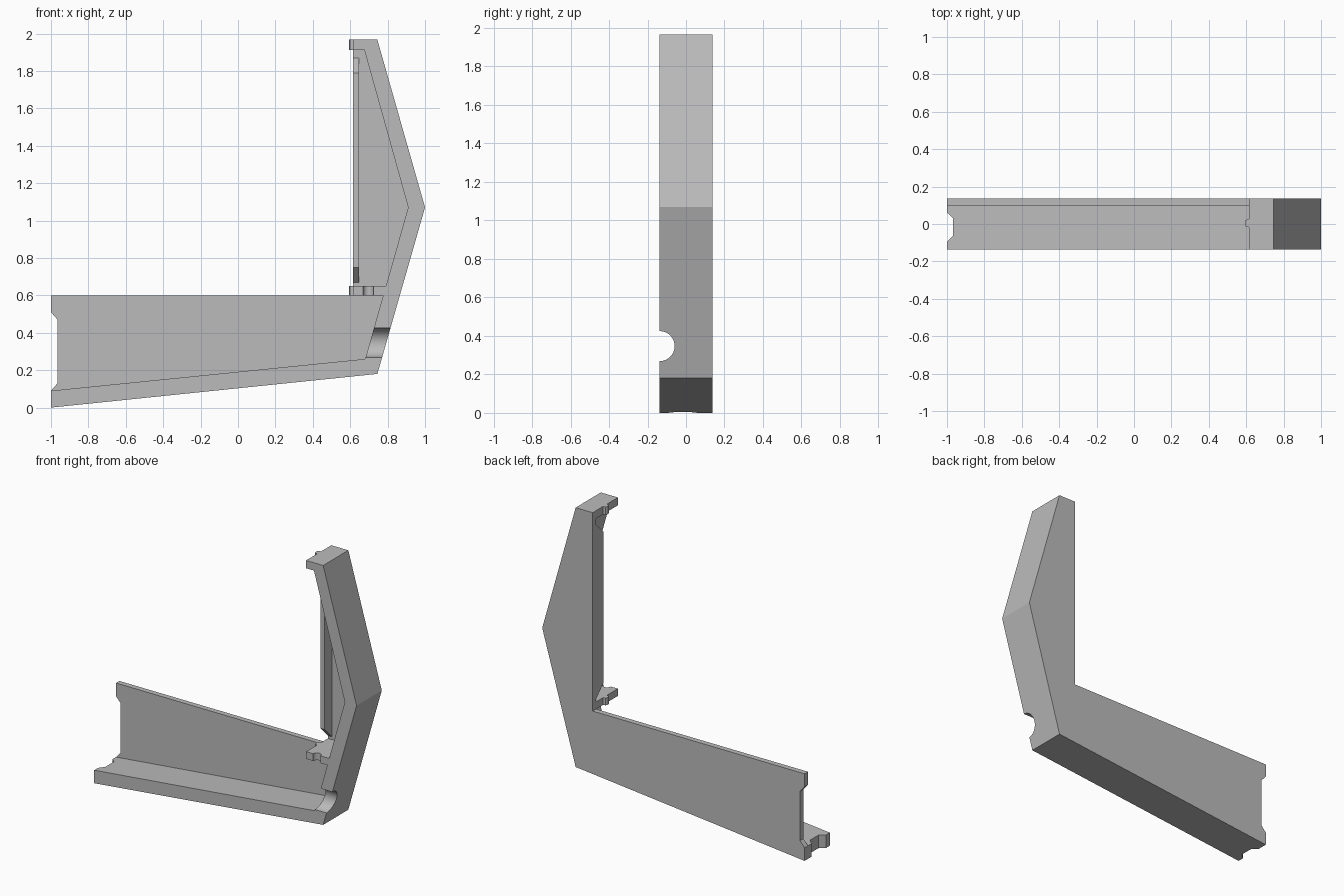
import bpy
import bmesh
from mathutils import Vector

cube = bpy.data.objects.get("Cube")
if cube:
    bpy.data.objects.remove(cube, do_unlink=True)

HALF = 0.137      # half the depth of the model
PLATE = 0.10      # inner face of the back plate

grey = bpy.data.materials.new("plain grey")
grey.use_nodes = True
grey.diffuse_color = (0.5, 0.5, 0.5, 1)
grey.node_tree.nodes["Principled BSDF"].inputs["Base Color"].default_value = (0.5, 0.5, 0.5, 1)


def prism(name, outline, start, end, place):
    """Extrude a 2D outline from start to end; place maps (a, b, depth) to xyz."""
    bm = bmesh.new()
    face = bm.faces.new([bm.verts.new(place(a, b, start)) for a, b in outline])
    shift = Vector(place(0, 0, end)) - Vector(place(0, 0, start))
    new = bmesh.ops.extrude_face_region(bm, geom=[face])["geom"]
    bmesh.ops.translate(bm, vec=shift, verts=[v for v in new if isinstance(v, bmesh.types.BMVert)])
    bmesh.ops.recalc_face_normals(bm, faces=bm.faces)
    mesh = bpy.data.meshes.new(name)
    bm.to_mesh(mesh)
    bm.free()
    mesh.materials.append(grey)
    obj = bpy.data.objects.new(name, mesh)
    bpy.context.collection.objects.link(obj)
    return obj


def along_x(a, b, d):
    return (d, a, b)


def along_y(a, b, d):
    return (a, d, b)


def along_z(a, b, d):
    return (a, b, d)


def round_cutter(name, radius, depth, location, rotation):
    bpy.ops.mesh.primitive_cylinder_add(vertices=48, radius=radius, depth=depth,
                                        location=location, rotation=rotation)
    bpy.context.object.name = name
    return bpy.context.object


def cut(target, cutter):
    cutter.hide_render = True
    cutter.hide_viewport = True
    mod = target.modifiers.new(cutter.name, "BOOLEAN")
    mod.operation = "DIFFERENCE"
    mod.solver = "EXACT"
    mod.object = cutter


# Back plate with a chamfered notch in its far end
prism("back_plate", [
    (-1, 0), (0.745, 0.18), (1, 1.07), (0.745, 1.967), (0.615, 1.967), (0.615, 0.6),
    (-1, 0.6), (-1, 0.51), (-0.965, 0.47), (-0.965, 0.13), (-1, 0.09),
], PLATE, HALF, along_y)

# Sloping floor and bent side wall in one band
rim = prism("floor_and_side_wall", [
    (-1, 0), (0.745, 0.18), (1, 1.07), (0.745, 1.967), (0.615, 1.967), (0.615, 1.913),
    (0.675, 1.913), (0.91, 1.07), (0.68, 0.26), (-1, 0.09),
], -HALF, PLATE, along_y)
cut(rim, prism("floor_end_notch", [
    (-1.03, 0.09), (-0.967, 0.03), (-0.967, -0.063), (-1.03, -0.125),
], -0.1, 0.3, along_z))
cut(rim, round_cutter("side_wall_hole", 0.078, 0.5, (0.75, -HALF, 0.347), (0, 1.5708, 0)))

# Middle shelf with a half-round cut in its front edge
shelf = prism("middle_shelf", [(0.615, 0.6), (0.777, 0.6), (0.791, 0.65), (0.615, 0.65)],
              -HALF, PLATE, along_y)
cut(shelf, round_cutter("shelf_front_notch", 0.028, 0.2, (0.697, -HALF, 0.625), (0, 0, 0)))

# Locating tabs on the ends of the shelf and the top
for name, low, high in (("shelf_tab", 0.6, 0.65), ("top_tab", 1.913, 1.967)):
    prism(name, [(0.615, 0.026), (0.598, 0.022), (0.593, 0.014), (0.593, -0.006),
                 (0.598, -0.014), (0.615, -0.018)], low, high, along_z)

# Upright rib with sloping ends
prism("upright_rib", [(PLATE, 0.67), (0.02, 0.75), (0.02, 1.79), (PLATE, 1.87)],
      0.615, 0.647, along_x)

# Keep corners sharp and the round cuts smooth
bpy.ops.object.select_all(action="DESELECT")
for part in (rim, shelf):
    bpy.context.view_layer.objects.active = part
    part.select_set(True)
    for modifier in list(part.modifiers):
        bpy.ops.object.modifier_apply(modifier=modifier.name)
bpy.ops.object.shade_smooth_by_angle(angle=0.4)
